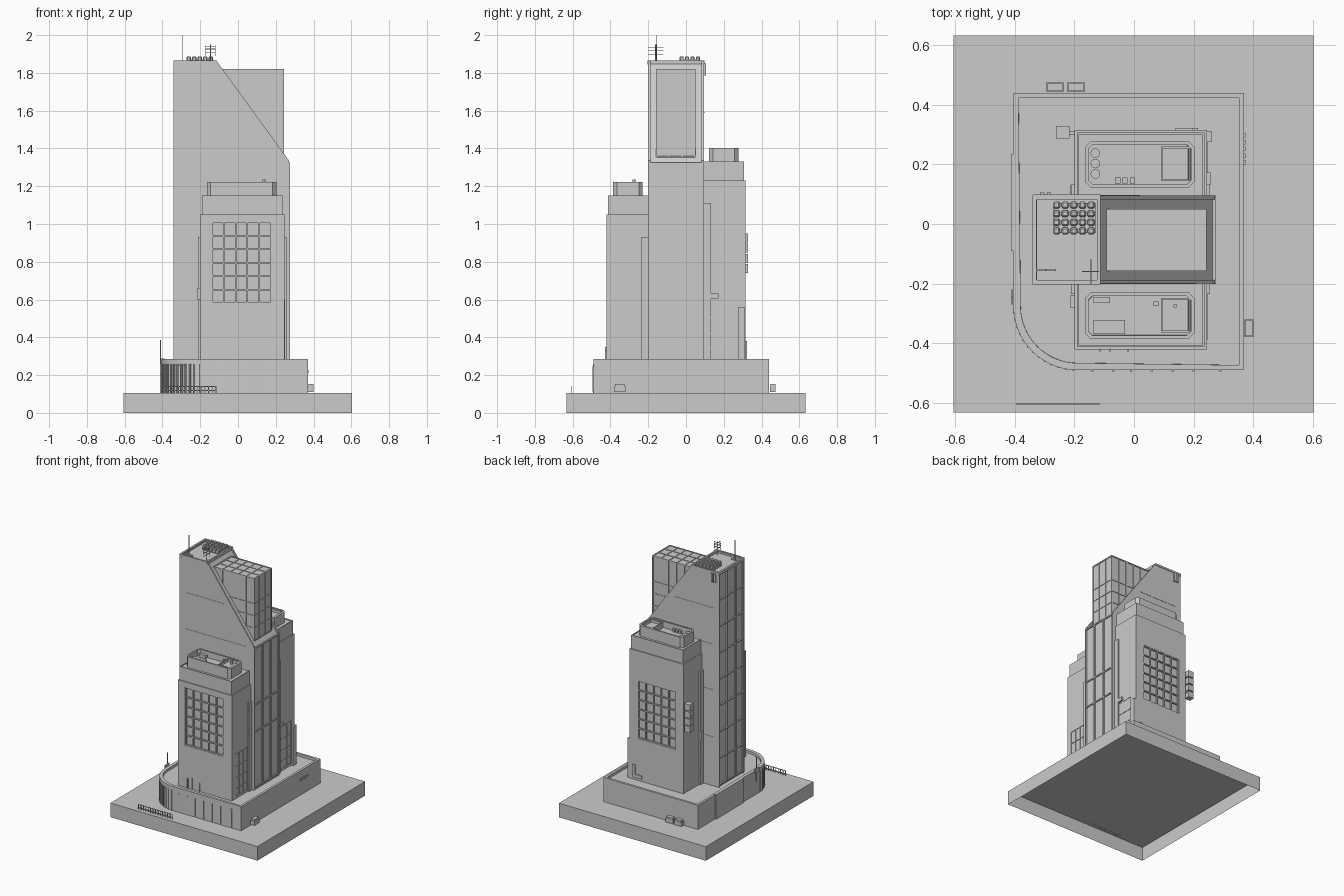
import bpy, bmesh, math
from mathutils import Matrix, Vector

if "Cube" in bpy.data.objects:
    bpy.data.objects.remove(bpy.data.objects["Cube"])


def finish(name, bm):
    bmesh.ops.recalc_face_normals(bm, faces=bm.faces)
    me = bpy.data.meshes.new(name)
    bm.to_mesh(me)
    bm.free()
    ob = bpy.data.objects.new(name, me)
    bpy.context.collection.objects.link(ob)
    return ob


def boxes(name, items):
    """One object from many boxes (x0, x1, y0, y1, z0, z1)."""
    bm = bmesh.new()
    for x0, x1, y0, y1, z0, z1 in items:
        m = Matrix.Translation(((x0 + x1) / 2, (y0 + y1) / 2, (z0 + z1) / 2))
        m = m @ Matrix.Diagonal((abs(x1 - x0), abs(y1 - y0), abs(z1 - z0), 1))
        bmesh.ops.create_cube(bm, size=1, matrix=m)
    return finish(name, bm)


def prism(name, pts, z0, z1, rim=0, drop=0):
    """Plan outline pulled up, with an optional parapet rim around a sunk roof."""
    bm = bmesh.new()
    base = bm.faces.new([bm.verts.new((x, y, z0)) for x, y in pts])
    ext = bmesh.ops.extrude_face_region(bm, geom=[base], use_keep_orig=True)
    top = [v for v in ext["geom"] if isinstance(v, bmesh.types.BMVert)]
    bmesh.ops.translate(bm, verts=top, vec=(0, 0, z1 - z0))
    bmesh.ops.recalc_face_normals(bm, faces=bm.faces)
    if rim:
        face = [f for f in bm.faces if all(v in top for v in f.verts)][0]
        for th, dz in ((rim, 0), (0.0005, -drop)):
            bmesh.ops.inset_region(bm, faces=[face], thickness=th)
            bmesh.ops.translate(bm, verts=face.verts[:], vec=(0, 0, dz))
    return finish(name, bm)


def side_prism(name, pts, y0, y1):
    """Front outline (x, z) pulled along y."""
    bm = bmesh.new()
    a = [bm.verts.new((x, y0, z)) for x, z in pts]
    b = [bm.verts.new((x, y1, z)) for x, z in pts]
    bm.faces.new(a)
    bm.faces.new(b)
    for i in range(len(pts)):
        j = (i + 1) % len(pts)
        bm.faces.new((a[i], a[j], b[j], b[i]))
    return finish(name, bm)


def cyls(name, items, segs=16):
    """Vertical cylinders (x, y, z0, z1, r)."""
    bm = bmesh.new()
    for x, y, z0, z1, r in items:
        bmesh.ops.create_cone(bm, cap_ends=True, segments=segs, radius1=r, radius2=r, depth=z1 - z0,
                              matrix=Matrix.Translation((x, y, (z0 + z1) / 2)))
    return finish(name, bm)


def bars(axis, c0, c1, us, vs, t=0.004):
    """Mullion boxes on a wall facing the axis, between c0 and c1."""
    out = []
    for u in us:
        out.append((u - t, u + t, vs[0] - t, vs[-1] + t))
    for v in vs:
        out.append((us[0] - t, us[-1] + t, v - t, v + t))
    if axis == "x":
        return [(c0, c1, *o) for o in out]
    if axis == "y":
        return [(o[0], o[1], c0, c1, o[2], o[3]) for o in out]
    return [(*o, c0, c1) for o in out]


def cut(ob, cutter):
    mod = ob.modifiers.new("cut", "BOOLEAN")
    mod.object = cutter
    mod.solver = "EXACT"
    bpy.context.view_layer.objects.active = ob
    bpy.ops.object.modifier_apply(modifier=mod.name)
    bpy.data.objects.remove(cutter)


def steps(a, b, n):
    return [a + (b - a) * i / n for i in range(n + 1)]


def rect(x0, x1, y0, y1, c=0):
    if not c:
        return [(x0, y0), (x1, y0), (x1, y1), (x0, y1)]
    return [(x0 + c, y0), (x1 - c, y0), (x1, y0 + c), (x1, y1 - c),
            (x1 - c, y1), (x0 + c, y1), (x0, y1 - c), (x0, y0 + c)]


# ground slab, open underneath
slab = boxes("ground_slab", [(-0.607, 0.603, -0.633, 0.633, 0, 0.105)])
bm = bmesh.new()
bm.from_mesh(slab.data)
bmesh.ops.delete(bm, geom=[f for f in bm.faces if f.calc_center_median().z < 0.01], context="FACES_ONLY")
bm.to_mesh(slab.data)
bm.free()

# podium with one rounded corner and a parapet
CX, CY, R = -0.19, -0.276, 0.215
arc = [(CX - R * math.cos(a), CY - R * math.sin(a)) for a in steps(0, math.pi / 2, 16)]
podium = prism("podium", arc + [(0.37, -0.491), (0.37, 0.44), (-0.405, 0.44)], 0.105, 0.285, 0.024, 0.018)
mx, my = CX - R * 0.7071, CY - R * 0.7071
cut(podium, cyls("entrance_cutter", [(mx, my, 0.09, 0.255, 0.075)], 24))
bpy.ops.object.select_all(action="DESELECT")
podium.select_set(True)
bpy.context.view_layer.objects.active = podium
bpy.ops.object.shade_smooth_by_angle(angle=math.radians(30))

# corner entrance
cyls("entrance_drum", [(mx + 0.035, my + 0.035, 0.105, 0.25, 0.045)], 20)
cyls("entrance_posts", [(CX - 0.213 * math.cos(a), CY - 0.213 * math.sin(a), 0.105, 0.258, 0.005)
                        for a in steps(0.1, 1.5, 12)], 8)
boxes("podium_front_fins", [(x - 0.004, x + 0.004, -0.496, -0.48, 0.112, 0.245)
                            for x in (-0.14, -0.07, -0.01, 0.06, 0.13, 0.2, 0.29)])
boxes("podium_side_vents", [(0.36, 0.374, y, y + 0.015, 0.21, 0.226) for y in steps(0.2, 0.29, 4)])
boxes("podium_side_screen", [(-0.413, -0.39, -0.09, 0.235, 0.105, 0.287)])

# main tower: sloped-top body between two raised cheek walls
body = [(-0.33, 0.25), (-0.33, 1.85), (-0.115, 1.85), (0.268, 1.32), (0.268, 0.25)]
cheek = [(-0.337, 0.25), (-0.337, 1.862), (-0.112, 1.862), (0.27, 1.335), (0.27, 0.25)]
side_prism("tower_body", body, -0.192, 0.087)
side_prism("tower_front_wall", cheek, -0.2, -0.188)
side_prism("tower_back_wall", cheek, 0.083, 0.095)
boxes("tower_parapet", [(-0.341, -0.327, -0.203, 0.098, 1.845, 1.866), (-0.124, -0.112, -0.2, 0.095, 1.84, 1.866),
                        (-0.34, -0.112, -0.204, -0.192, 1.852, 1.866), (-0.34, -0.112, 0.087, 0.099, 1.852, 1.866)])
ys = (-0.196, -0.1, -0.005, 0.091)
boxes("tower_side_mullions", bars("x", 0.262, 0.275, ys, (0.285, 0.7, 0.9, 1.32), 0.005)
      + bars("x", -0.341, -0.325, ys, steps(0.285, 1.855, 8), 0.004))
boxes("tower_seams", [(-0.29, x1, y, y + 0.003, z - 0.002, z + 0.002) for y in (-0.202, 0.094)
                      for z, x1 in ((1.59, 0.02), (1.32, 0.21), (0.98, -0.2), (0.63, -0.2))])

# glazed penthouse
gx, gy, gz = (-0.088, -0.02, 0.045, 0.11, 0.175, 0.24), (-0.154, -0.09, -0.02, 0.045), (1.355, 1.45, 1.54, 1.63, 1.818)
boxes("penthouse", [(-0.087, 0.24, -0.154, 0.046, 1.34, 1.817)])
boxes("penthouse_mullions", bars("z", 1.812, 1.821, gx, gy, 0.003) + bars("x", 0.236, 0.244, gy, gz, 0.003)
      + bars("x", -0.092, -0.084, gy, gz[3:], 0.003)
      + bars("y", -0.158, -0.151, gx, gz, 0.003) + bars("y", 0.042, 0.05, gx, gz, 0.003))

# front and back wings: stepped body, recessed window wall, roof enclosure
for tag, y0, y1, top, face, s in (("front", -0.422, -0.19, 1.15, -0.422, 1), ("back", 0.085, 0.315, 1.33, 0.315, -1)):
    wing = boxes(tag + "_wing", [(-0.2, 0.245, y0, y1, 0.25, top - 0.1)])
    cut(wing, boxes("window_cutter", [(-0.14, 0.178, face - 0.012, face + 0.012, 0.578, 1.012)]))
    boxes(tag + "_wing_mullions", bars("y", face + 0.013 * s, face + 0.002 * s, steps(-0.137, 0.175, 5),
                                       steps(0.582, 1.008, 6)))
    u0, u1 = (y0 + 0.008, y1) if s > 0 else (y0, y1 - 0.008)
    prism(tag + "_wing_top", rect(-0.19, 0.236, u0, u1), top - 0.11, top, 0.008, 0.006)
    r0 = -0.386 if s > 0 else 0.122
    rt = top + 0.073
    prism(tag + "_roof_enclosure", rect(-0.165, 0.203, r0, r0 + 0.156, 0.02), top - 0.02, rt, 0.013, 0.045)
    # skylight frame inside the enclosure
    prism(tag + "_roof_skylight", rect(0.09, 0.188, r0 + 0.022, r0 + 0.138), top, rt - 0.003, 0.008, 0.02)
    # low window grids and corner pilasters on the sides
    w0 = -0.385 if s > 0 else 0.125
    for x, n in ((0.245, 1), (-0.2, -1)):
        boxes(tag + "_side_window", bars("x", x - 0.004, x + 0.004 * n, steps(w0, w0 + 0.145, 3),
                                         (0.285, 0.34, 0.42, 0.505, 0.597), 0.003))
    p = -0.235 if s > 0 else 0.092
    boxes(tag + "_pilasters", [(0.24, 0.256, p, p + 0.04, 0.26, top - 0.22),
                               (-0.212, -0.195, p, p + 0.04, 0.26, top - 0.22)])

# roof equipment
cyls("back_roof_vents", [(-0.13, y, 1.34, 1.395, 0.016) for y in (0.168, 0.203, 0.238)])
boxes("back_roof_units", [(x, x + 0.018, 0.136, 0.156, 1.34, 1.38) for x in (-0.064, -0.039, -0.014)])
boxes("front_roof_units", [(-0.136, -0.03, -0.37, -0.322, 1.16, 1.205), (-0.136, -0.08, -0.265, -0.245, 1.16, 1.2),
                           (0.065, 0.082, -0.276, -0.26, 1.16, 1.215)])
cyls("front_roof_fan", [(0.138, -0.275, 1.19, 1.235, 0.007)], 12)
coolers = boxes("tower_roof_coolers", [(x, x + 0.024, y, y + 0.023, 1.85, 1.888)
                                       for x in steps(-0.272, -0.156, 4) for y in steps(-0.035, 0.052, 3)])
bev = coolers.modifiers.new("bevel", "BEVEL")
bev.width = 0.005
bev.segments = 1
boxes("tower_roof_rack", [(-0.27, -0.13, -0.03, 0.07, 1.85, 1.872)])
cyls("mast", [(-0.295, -0.155, 1.85, 2.0, 0.002)], 8)
boxes("mast_foot", [(-0.328, -0.262, -0.158, -0.152, 1.85, 1.858)])
cyls("aerial_pole", [(-0.145, -0.16, 1.85, 1.95, 0.003)], 8)
boxes("aerial_arms", [(-0.175, -0.118, -0.162, -0.158, z, z + 0.003) for z in (1.905, 1.925, 1.94)]
      + [(-0.147, -0.143, -0.2, -0.12, z, z + 0.003) for z in (1.895, 1.915, 1.935)]
      + [(x, x + 0.003, -0.162, -0.158, 1.89, 1.945) for x in (-0.172, -0.122)])
boxes("tower_hanging_units", [(x, x + 0.014, 0.09, 0.106, 1.785, 1.85) for x in (-0.315, -0.292)])

# wall-hung parts
boxes("hanging_box_stack", [(-0.262, -0.216, 0.287, 0.329, z, z + 0.047) for z in steps(0.74, 0.903, 3)]
      + [(-0.245, -0.19, 0.3, 0.312, z, z + 0.008) for z in (0.78, 0.9)])
boxes("wall_ducts", [(0.24, 0.262, 0.275, 0.311, 0.26, 0.56), (0.24, 0.257, 0.13, 0.173, 0.605, 0.632),
                     (-0.215, -0.195, -0.28, -0.24, 0.6, 0.66), (-0.215, -0.195, 0.1, 0.13, 0.6, 0.66),
                     (0.14, 0.215, 0.31, 0.323, 0.285, 0.31), (0.195, 0.215, 0.31, 0.323, 0.285, 0.38)])
boxes("front_wall_pipes", [(x - 0.003, x + 0.003, -0.428, -0.42, 0.26, z) for x, z in ((-0.115, 0.34), (-0.08, 0.35), (-0.02, 0.33))])

# street furniture
for i, (x, y, a) in enumerate(((-0.265, 0.46, 0), (-0.195, 0.46, 0), (0.386, -0.35, 1))):
    w, d = (0.015, 0.03) if a else (0.03, 0.015)
    boxes("bin_%d" % i, [(x - w, x + w, y - d, y + d, 0.11, 0.14),
                         (x - w * 0.85, x + w * 0.85, y - d * 0.85, y + d * 0.85, 0.138, 0.152)])
boxes("street_fence", [(x, x + 0.004, -0.607, -0.603, 0.1, 0.14) for x in steps(-0.397, -0.119, 14)]
      + [(-0.397, -0.115, -0.607, -0.603, z, z + 0.004) for z in (0.116, 0.138)])
boxes("corner_blade", [(-0.414, -0.408, -0.27, -0.22, 0.27, 0.3), (-0.412, -0.408, -0.247, -0.243, 0.2, 0.385)])
